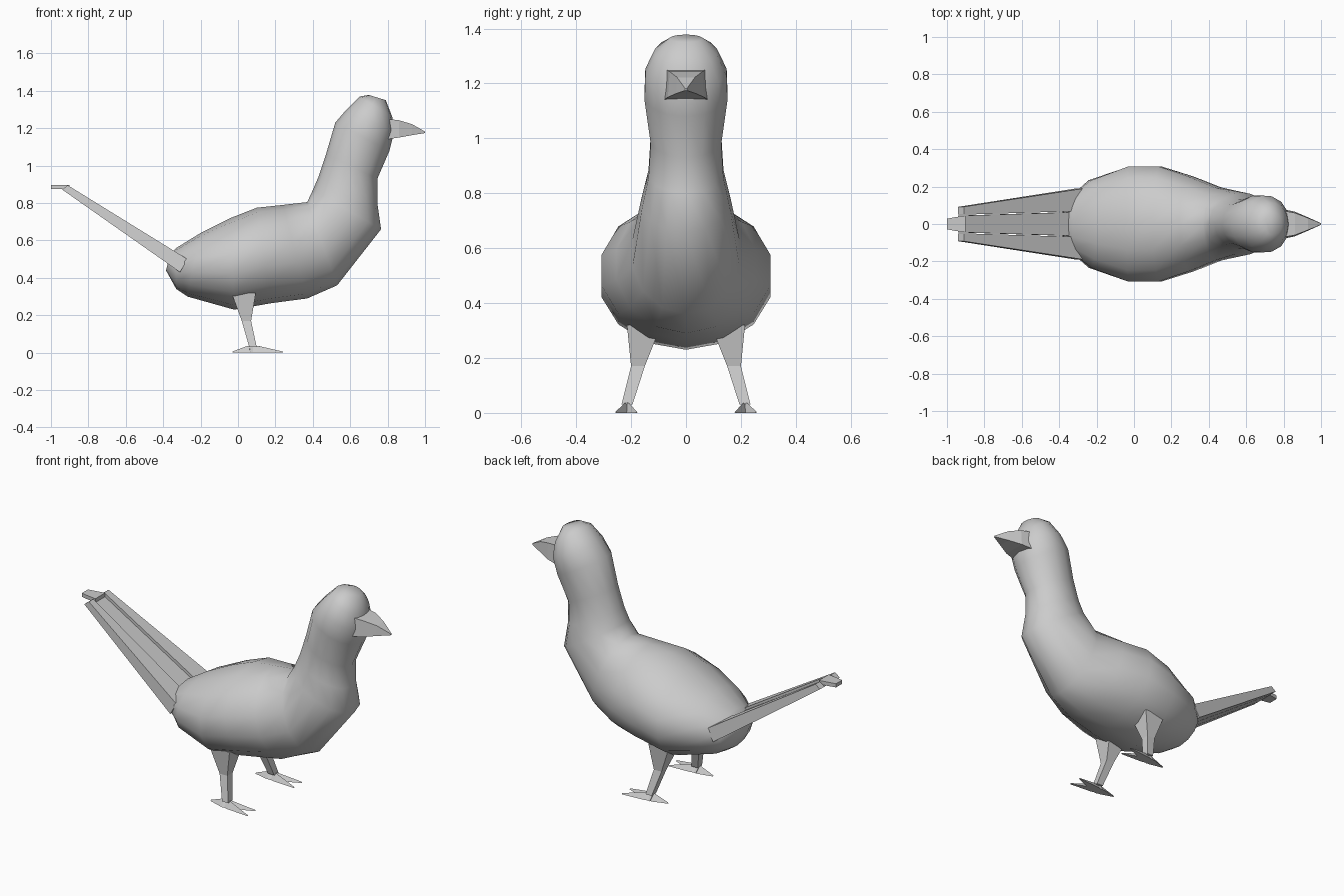
import bpy, bmesh, math
from mathutils import Vector

if "Cube" in bpy.data.objects:
    bpy.data.objects.remove(bpy.data.objects["Cube"])


def loft(name, rings, smooth=None):
    """Skin a list of equal-length point rings and cap both ends."""
    bm = bmesh.new()
    vs = [[bm.verts.new(p) for p in r] for r in rings]
    n = len(rings[0])
    for a, b in zip(vs, vs[1:]):
        for i in range(n):
            j = (i + 1) % n
            bm.faces.new((a[i], a[j], b[j], b[i]))
    bm.faces.new(vs[0])
    bm.faces.new(vs[-1])
    bmesh.ops.recalc_face_normals(bm, faces=bm.faces)
    me = bpy.data.meshes.new(name)
    bm.to_mesh(me)
    bm.free()
    ob = bpy.data.objects.new(name, me)
    bpy.context.collection.objects.link(ob)
    if smooth:
        bpy.ops.object.select_all(action='DESELECT')
        ob.select_set(True)
        bpy.context.view_layer.objects.active = ob
        bpy.ops.object.shade_smooth_by_angle(angle=math.radians(smooth))
    return ob


def oval(top, bottom, w, n=14):
    """Elliptical ring spanning two side-view points, half-width w."""
    t, b = Vector((top[0], 0, top[1])), Vector((bottom[0], 0, bottom[1]))
    c, u = (t + b) / 2, (t - b) / 2
    return [c + u * math.cos(a) + Vector((0, w * math.sin(a), 0))
            for a in (2 * math.pi * i / n for i in range(n))]


def rect(x0, x1, y0, y1, z):
    return [(x0, y0, z), (x1, y0, z), (x1, y1, z), (x0, y1, z)]


# Body, neck and head: one lofted skin from rump to crown
sections = [
    ((-0.365, 0.52), (-0.385, 0.44), 0.09),
    ((-0.33, 0.56), (-0.33, 0.34), 0.16),
    ((-0.20, 0.64), (-0.27, 0.30), 0.24),
    ((-0.04, 0.72), (-0.02, 0.23), 0.315),
    ((0.10, 0.775), (0.18, 0.265), 0.315),
    ((0.24, 0.79), (0.37, 0.29), 0.26),
    ((0.37, 0.805), (0.53, 0.36), 0.20),
    ((0.40, 0.87), (0.765, 0.66), 0.165),
    ((0.43, 0.94), (0.745, 0.80), 0.14),
    ((0.47, 1.06), (0.745, 0.93), 0.132),
    ((0.52, 1.23), (0.81, 1.08), 0.155),
    ((0.58, 1.30), (0.835, 1.18), 0.152),
    ((0.65, 1.37), (0.825, 1.26), 0.115),
    ((0.70, 1.378), (0.79, 1.35), 0.06),
]
loft("body", [oval(*s) for s in sections], 60)


# Beak
def beak_ring(x, w, z0, z1):
    return [(x, -w, z0), (x, w, z0), (x, w * 0.9, z1), (x, -w * 0.9, z1)]


loft("beak", [beak_ring(0.79, 0.08, 1.14, 1.25),
              beak_ring(0.86, 0.066, 1.15, 1.243),
              beak_ring(0.93, 0.036, 1.163, 1.222),
              beak_ring(1.0, 0.004, 1.174, 1.182)])


# Tail feathers: tapered slats rising to the back
def feather(name, base, tip, drop=0.0):
    def end(xt, zt, xb, zb, y):
        return [(xt, y[0], zt - drop), (xt, y[1], zt - drop),
                (xb, y[1], zb), (xb, y[0], zb)]
    return loft(name, [end(-0.27, 0.50, -0.31, 0.43, base),
                       end(-0.91, 0.895, -0.94, 0.872, tip)])


feather("tail_feather_middle", (-0.065, 0.065), (-0.045, 0.045), 0.015)
loft("tail_tip", [[(x, -w, 0.875), (x, w, 0.875), (x, w, 0.897), (x, -w, 0.897)]
                  for x, w in ((-0.90, 0.045), (-0.96, 0.036), (-1.0, 0.028))])

for side, s in (("left", 1), ("right", -1)):
    feather("tail_feather_" + side, (s * 0.07, s * 0.19), (s * 0.05, s * 0.092))

    # Leg: thigh, knee, shank
    loft("leg_" + side, [
        rect(-0.035, 0.095, s * 0.09, s * 0.215, 0.32),
        rect(0.02, 0.07, s * 0.15, s * 0.20, 0.17),
        rect(0.06, 0.10, s * 0.195, s * 0.235, 0.03)])

    # Toes: ridged spikes flat on the ground
    ankle = Vector((0.08, s * 0.215, 0))
    for i, (tx, ty) in enumerate(((0.24, 0.255), (0.24, 0.18), (-0.03, 0.21))):
        tip = Vector((tx, s * ty, 0))
        d = (tip - ankle).normalized()
        p = Vector((-d.y, d.x, 0))
        b = ankle - d * 0.02
        up = Vector((0, 0, 1))
        loft(f"toe_{side}_{i + 1}", [
            [b - p * 0.025, b + p * 0.025, b + up * 0.04],
            [ankle + d * 0.03 - p * 0.025, ankle + d * 0.03 + p * 0.025,
             ankle + d * 0.03 + up * 0.036],
            [tip - p * 0.003, tip + p * 0.003, tip + up * 0.006]])
